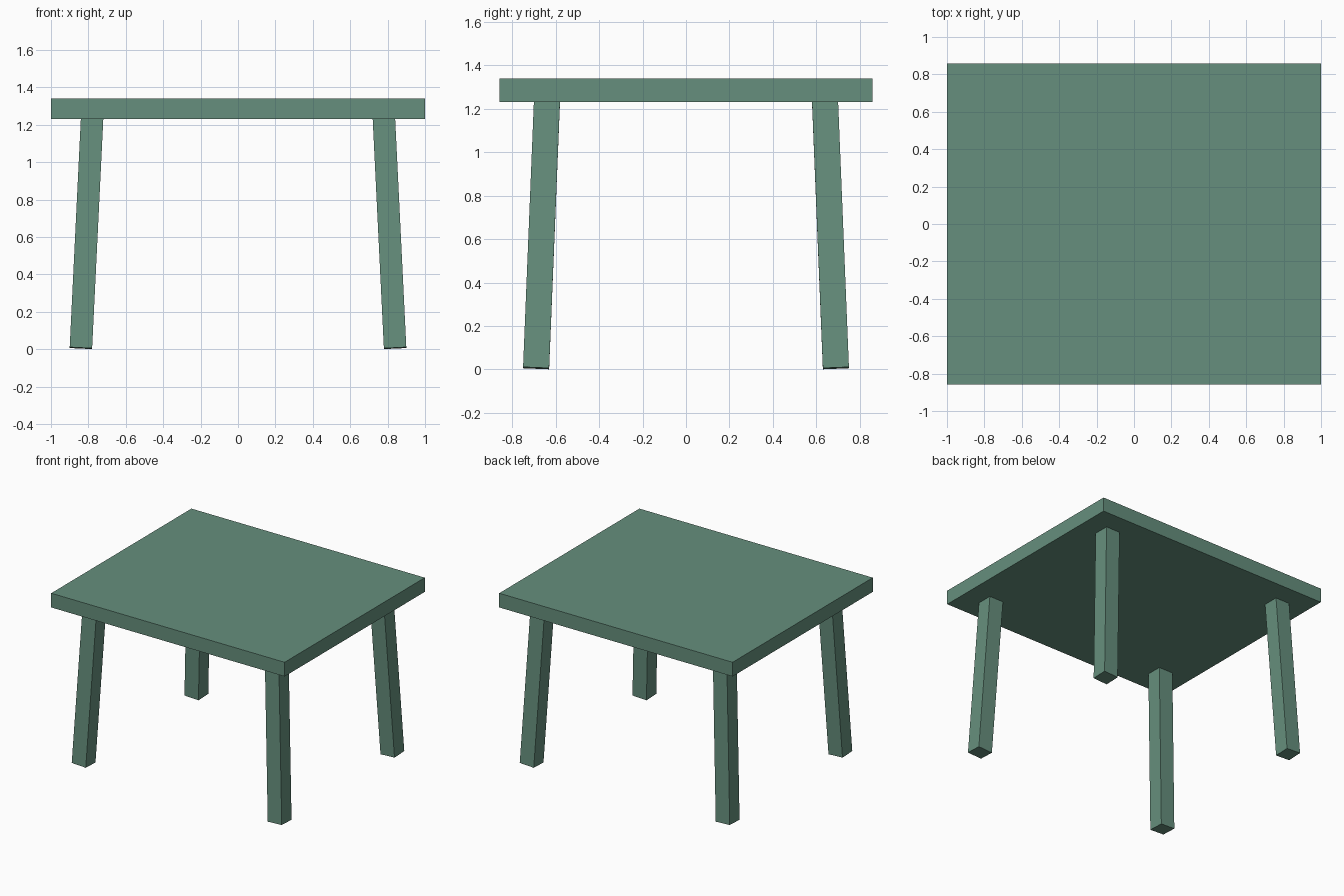
import bpy, bmesh, math
from mathutils import Matrix, Vector, Euler

if "Cube" in bpy.data.objects:
    bpy.data.objects.remove(bpy.data.objects["Cube"])

mat = bpy.data.materials.new("green_paint")
mat.diffuse_color = (0.133, 0.275, 0.205, 1)
mat.use_nodes = True
mat.node_tree.nodes["Principled BSDF"].inputs["Base Color"].default_value = mat.diffuse_color


def box(name, size, matrix):
    """Box of the given size, placed by a matrix."""
    bm = bmesh.new()
    bmesh.ops.create_cube(bm, size=1)
    bmesh.ops.scale(bm, vec=size, verts=bm.verts)
    mesh = bpy.data.meshes.new(name)
    bm.to_mesh(mesh)
    bm.free()
    mesh.materials.append(mat)
    obj = bpy.data.objects.new(name, mesh)
    obj.matrix_world = matrix
    bpy.context.collection.objects.link(obj)
    return obj


# Table top
box("table_top", (2.0, 1.716, 0.11), Matrix.Translation((0, 0, 1.285)))

# Four square legs, splayed outwards, ends just inside the top
LEG, LENGTH = 0.12, 1.24
TILT_X, TILT_Y = math.atan(0.05 / 1.23), math.atan(0.06 / 1.23)
for y_name, sy in (("front", -1), ("back", 1)):
    for x_name, sx in (("left", -1), ("right", 1)):
        rot = Euler((sy * TILT_X, -sx * TILT_Y, 0)).to_matrix().to_4x4()
        foot = Vector((sx * 0.84, sy * 0.69, 0.006))
        centre = foot + rot.to_3x3() @ Vector((0, 0, LENGTH / 2))
        box(f"{y_name}_{x_name}_leg", (LEG, LEG, LENGTH), Matrix.Translation(centre) @ rot)
